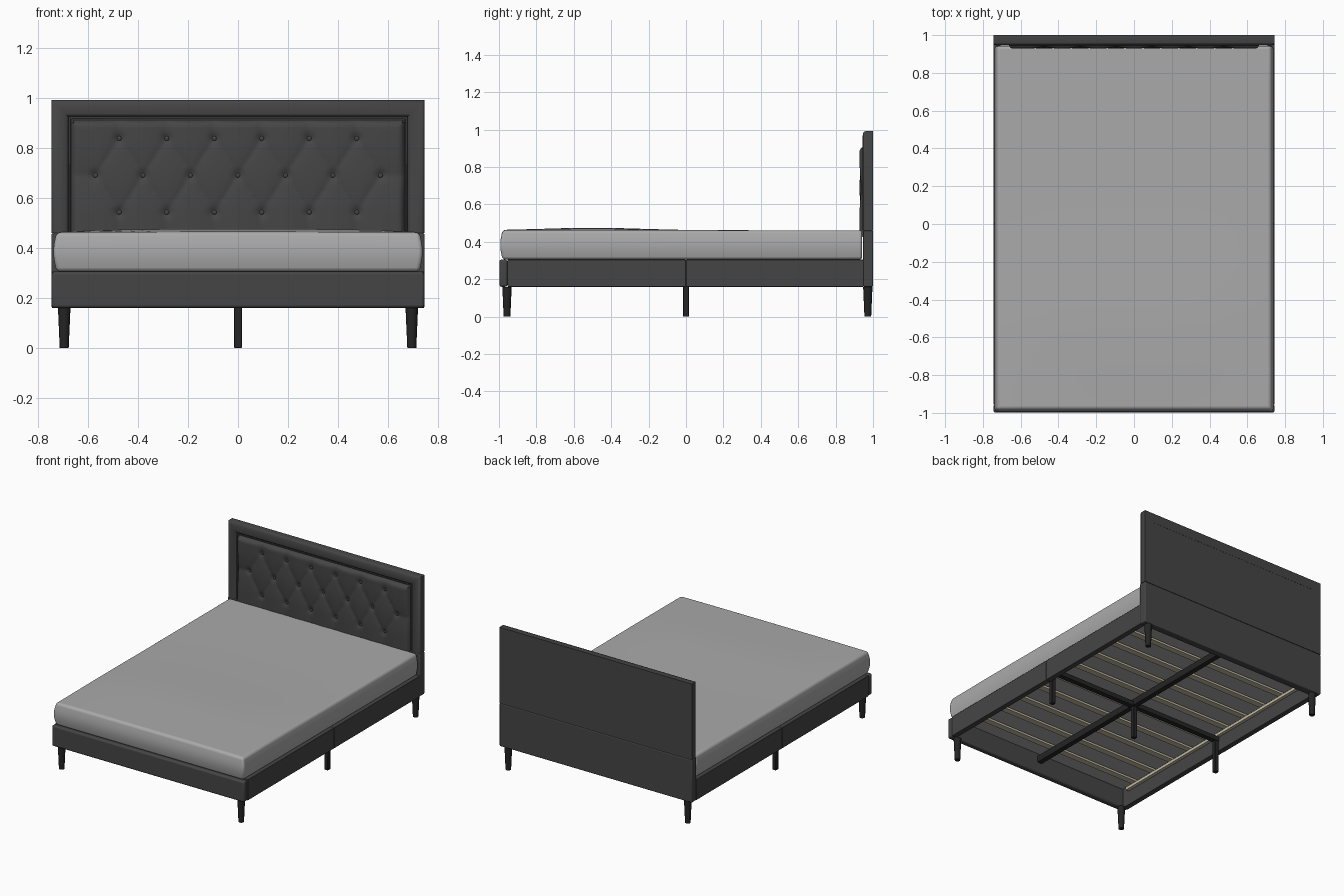
import bpy, bmesh, math
from mathutils import Vector, Matrix

if "Cube" in bpy.data.objects:
    bpy.data.objects.remove(bpy.data.objects["Cube"], do_unlink=True)


def material(name, rgb):
    m = bpy.data.materials.new(name)
    m.use_nodes = True
    m.diffuse_color = (*rgb, 1)
    m.node_tree.nodes["Principled BSDF"].inputs["Base Color"].default_value = (*rgb, 1)
    return m


FABRIC = material("charcoal fabric", (0.06, 0.06, 0.06))
MATTRESS = material("light grey mattress", (0.4, 0.4, 0.4))
BLACK = material("black legs and steel", (0.018, 0.018, 0.018))
WOOD = material("pale wood", (0.55, 0.5, 0.36))


def finish(name, bm, mat, bevel=0, segments=3):
    bmesh.ops.recalc_face_normals(bm, faces=bm.faces)
    mesh = bpy.data.meshes.new(name)
    bm.to_mesh(mesh)
    bm.free()
    mesh.materials.append(mat)
    ob = bpy.data.objects.new(name, mesh)
    bpy.context.collection.objects.link(ob)
    if bevel:
        mod = ob.modifiers.new("soft edges", "BEVEL")
        mod.width, mod.segments = bevel, segments
        mod.limit_method = "ANGLE"
        mod.angle_limit = math.radians(50)
    bpy.ops.object.select_all(action="DESELECT")
    ob.select_set(True)
    bpy.context.view_layer.objects.active = ob
    bpy.ops.object.shade_smooth_by_angle(angle=math.radians(40))
    return ob


def box_mesh(lo, hi):
    lo, hi = Vector(lo), Vector(hi)
    bm = bmesh.new()
    bmesh.ops.create_cube(bm, size=1, matrix=Matrix.Translation((lo + hi) / 2)
                          @ Matrix.Diagonal((*(hi - lo), 1)))
    return bm


def box(name, lo, hi, mat, bevel=0.0, segments=3):
    return finish(name, box_mesh(lo, hi), mat, bevel, segments)


W = 0.745        # half width
BASE = 0.16      # underside of the rails
RAIL = 0.305     # top of the rails
SPLIT = 0.46     # seam across the headboard

# Rails
box("front_rail", (-W, -0.998, BASE), (W, -0.955, RAIL), FABRIC, 0.012, 4)
for side, s in (("left", 1), ("right", -1)):
    xs = sorted((s * 0.708, s * W))
    for part, y0, y1 in (("front", -0.955, 0), ("back", 0, 0.95)):
        box(f"{side}_{part}_rail", (xs[0], y0, BASE), (xs[1], y1, RAIL), FABRIC, 0.003, 2)
    # Ledge carrying the slat ends
    xs = sorted((s * 0.685, s * 0.708))
    box(f"{side}_slat_ledge", (xs[0], -0.9, 0.262), (xs[1], 0.92, 0.282), WOOD)

# Slats
for i in range(10):
    y = -0.82 + i * 0.185
    box(f"slat_{i + 1}", (-0.7, y - 0.022, 0.283), (0.7, y + 0.022, 0.298), WOOD)

# Steel support cross
box("long_beam", (-0.018, -0.955, 0.235), (0.018, 0.945, 0.28), BLACK)
box("cross_beam", (-0.708, -0.018, 0.23), (0.708, 0.018, 0.262), BLACK)

# Middle legs
for name, x in (("left", 0.692), ("centre", 0), ("right", -0.692)):
    box(f"{name}_middle_leg", (x - 0.015, -0.015, 0), (x + 0.015, 0.015, 0.235), BLACK, 0.002, 1)

# Tapered corner legs
for side, s in (("left", 1), ("right", -1)):
    for end, y in (("front", -0.957), ("back", 0.972)):
        bm = bmesh.new()
        bmesh.ops.create_cone(bm, cap_ends=True, segments=16, radius1=0.018, radius2=0.025,
                              depth=BASE, matrix=Matrix.Translation((s * 0.695, y, BASE / 2)))
        finish(f"{end}_{side}_leg", bm, BLACK)

# Mattress with a gently crowned top and sides that bulge
bm = box_mesh((-0.725, -0.98, RAIL), (0.725, 0.942, 0.462))
bmesh.ops.subdivide_edges(bm, edges=bm.edges[:], cuts=9, use_grid_fill=True)
for v in bm.verts:
    t = (v.co.z - RAIL) / (0.462 - RAIL)
    bulge = 0.013 * math.sin(math.pi * t)
    if abs(v.co.x) > 0.72:
        v.co.x += math.copysign(bulge, v.co.x)
    if v.co.y < -0.97:
        v.co.y -= bulge
    crown = 0.014 * math.exp(-((v.co.y + 0.5) / 0.35) ** 2) * (1 - (v.co.x / 0.75) ** 4)
    v.co.z += crown * t
finish("mattress", bm, MATTRESS, 0.035, 5)

# Headboard boards
box("headboard_lower", (-W, 0.947, BASE), (W, 1, SPLIT), FABRIC, 0.006)
box("headboard_back", (-0.735, 0.965, SPLIT), (0.735, 0.999, 0.985), FABRIC)


def arch(name, profile, closed):
    """Sweep an (inset, y) profile up, across and down with mitred corners."""
    bm = bmesh.new()
    rows = []
    for d, y in profile:
        x, top = W - d, 0.992 - d
        rows.append([bm.verts.new(c) for c in
                     ((-x, y, SPLIT), (-x, y, top), (x, y, top), (x, y, SPLIT))])
    pairs = list(zip(rows, rows[1:])) + ([(rows[-1], rows[0])] if closed else [])
    for a, b in pairs:
        for k in range(3):
            bm.faces.new((a[k], a[k + 1], b[k + 1], b[k]))
    for k in (0, 3):
        bm.faces.new([r[k] for r in rows])
    return finish(name, bm, FABRIC)


# Padded frame and the piping inside it
arch("headboard_frame", [(0, 1), (0, 0.96), (0.004, 0.951), (0.014, 0.946), (0.035, 0.944),
                         (0.056, 0.947), (0.064, 0.953), (0.068, 0.97), (0.068, 1)], True)
arch("frame_piping", [(0.0725 + 0.005 * math.cos(a * math.pi / 4),
                       0.955 + 0.005 * math.sin(a * math.pi / 4)) for a in range(8)], True)

# Diamond tufted panel
PITCH, ROW, MID = 0.19, 0.1475, 0.69
X1, Z0, Z1 = 0.668, 0.42, 0.912
buttons = [(k * PITCH, MID) for k in range(-3, 4)]
buttons += [((k + 0.5) * PITCH, MID + s * ROW) for k in range(-3, 3) for s in (1, -1)]


def puff(x, z):
    p = max(-3, min(3, x / PITCH))
    q = max(-0.5, min(0.5, (z - MID) / (2 * ROW)))
    fold = abs(math.sin(math.pi * (p + q)) * math.sin(math.pi * (p - q))) ** 0.4
    dip = min(math.hypot(x - bx, z - bz) for bx, bz in buttons)
    edge = max(0, min(1, min(X1 - abs(x), Z1 - z, z - Z0) / 0.03))
    height = 0.02 + 0.012 * fold - 0.012 * math.exp(-(dip / 0.018) ** 2)
    return height * math.sqrt(1 - (1 - edge) ** 2)


bm = bmesh.new()
bmesh.ops.create_grid(bm, x_segments=134, y_segments=50, size=1)
for v in bm.verts:
    x, z = v.co.x * X1, Z0 + (v.co.y + 1) / 2 * (Z1 - Z0)
    v.co = (x, 0.96 - puff(x, z), z)
panel = finish("tufted_panel", bm, FABRIC)
if panel.data.polygons[0].normal.y > 0:
    panel.data.flip_normals()

# Tuft buttons
for i, (x, z) in enumerate(buttons):
    bm = bmesh.new()
    bmesh.ops.create_uvsphere(bm, u_segments=12, v_segments=8, radius=0.01,
                              matrix=Matrix.Translation((x, 0.949, z))
                              @ Matrix.Diagonal((1, 0.6, 1, 1)))
    finish(f"tuft_button_{i + 1}", bm, FABRIC)
